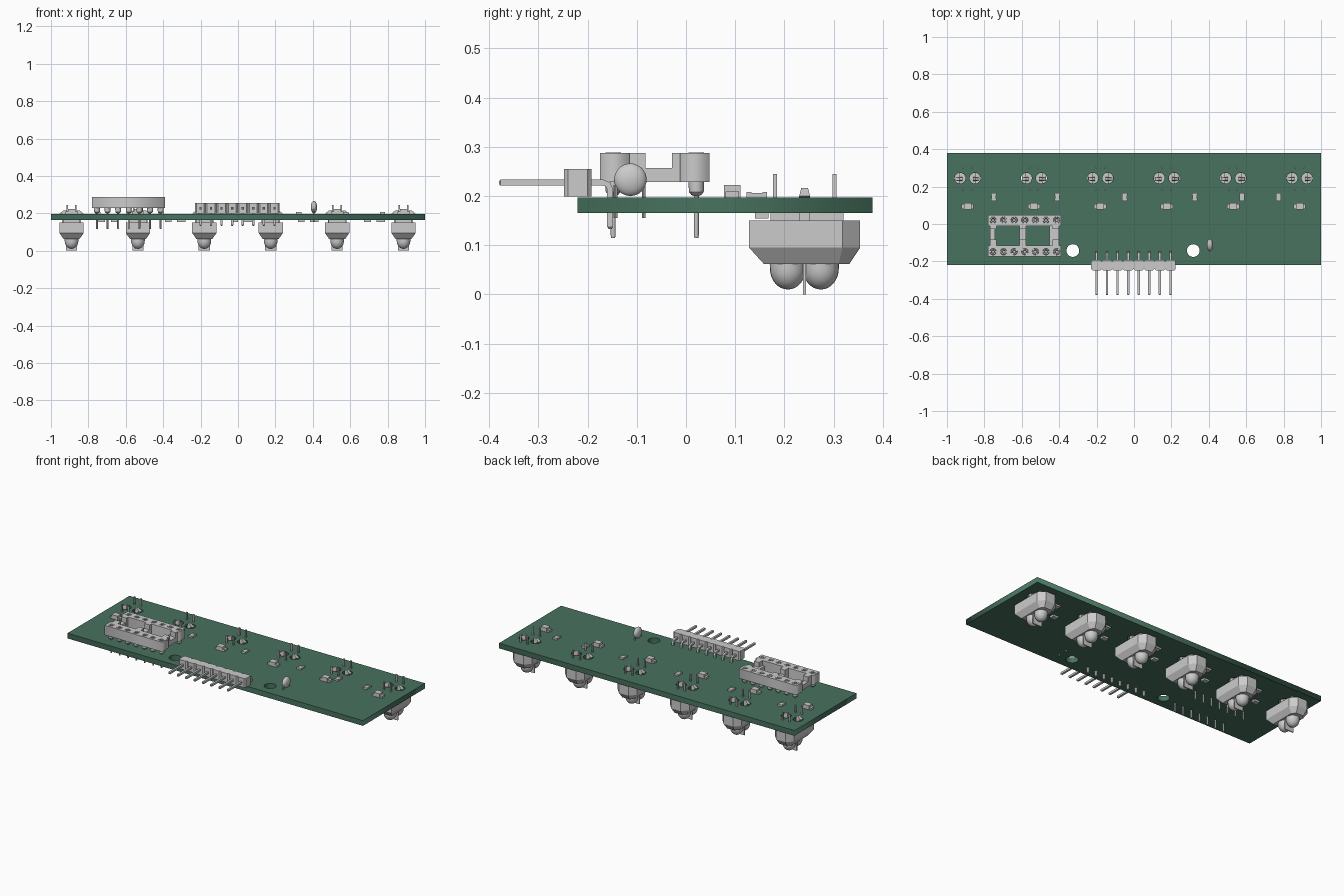
import bpy, bmesh
from math import sin, cos, pi
from mathutils import Matrix, Vector

if "Cube" in bpy.data.objects:
    bpy.data.objects.remove(bpy.data.objects["Cube"])


def box(bm, x0, x1, y0, y1, z0, z1):
    m = Matrix.Translation(((x0 + x1) / 2, (y0 + y1) / 2, (z0 + z1) / 2))
    bmesh.ops.create_cube(bm, size=1, matrix=m @ Matrix.Diagonal((x1 - x0, y1 - y0, z1 - z0, 1)))


def loft(bm, rings):
    """Skin a stack of equal-length point rings and cap both ends."""
    vs = [[bm.verts.new(p) for p in r] for r in rings]
    n = len(vs[0])
    for a, b in zip(vs, vs[1:]):
        for i in range(n):
            bm.faces.new((a[i], a[(i + 1) % n], b[(i + 1) % n], b[i]))
    bm.faces.new(vs[0][::-1])
    bm.faces.new(vs[-1])


def lathe(bm, x, y, profile, n=16):
    loft(bm, [[(x + r * cos(2 * pi * i / n), y + r * sin(2 * pi * i / n), z) for i in range(n)]
              for r, z in profile])


def finish(bm, name, smooth=False):
    bmesh.ops.recalc_face_normals(bm, faces=bm.faces)
    me = bpy.data.meshes.new(name)
    bm.to_mesh(me)
    bm.free()
    ob = bpy.data.objects.new(name, me)
    bpy.context.collection.objects.link(ob)
    if smooth:
        select(ob)
        bpy.ops.object.shade_smooth_by_angle(angle=0.6)
    return ob


def select(ob):
    bpy.ops.object.select_all(action='DESELECT')
    ob.select_set(True)
    bpy.context.view_layer.objects.active = ob


def plate(name, rect, holes, z0, z1):
    """Flat slab with round holes, from a filled curve."""
    cu = bpy.data.curves.new(name, 'CURVE')
    cu.dimensions, cu.fill_mode, cu.extrude = '2D', 'BOTH', (z1 - z0) / 2
    x0, x1, y0, y1 = rect
    loops = [[(x0, y0), (x1, y0), (x1, y1), (x0, y1)]]
    loops += [[(x + r * cos(i * pi / 12), y + r * sin(i * pi / 12)) for i in range(24)] for x, y, r in holes]
    for pts in loops:
        sp = cu.splines.new('POLY')
        sp.points.add(len(pts) - 1)
        for p, (x, y) in zip(sp.points, pts):
            p.co = (x, y, 0, 1)
        sp.use_cyclic_u = True
    ob = bpy.data.objects.new(name, cu)
    ob.location.z = (z0 + z1) / 2
    bpy.context.collection.objects.link(ob)
    select(ob)
    bpy.ops.object.convert(target='MESH')
    return bpy.context.object


TOP, BOT = 0.197, 0.165
sensors = [-0.89 + 0.355 * i for i in range(6)]
SY = 0.241

# Circuit board with mounting and clip holes
holes = [(-0.327, -0.142, 0.034), (0.317, -0.142, 0.034)]
holes += [(x + s * 0.04, SY + 0.004, 0.029) for x in sensors for s in (-1, 1)]
board = plate("circuit_board", (-1, 1, -0.22, 0.379), holes, BOT, TOP)
green = bpy.data.materials.new("board_green")
green.diffuse_color = (0.065, 0.17, 0.115, 1)
green.use_nodes = True
green.node_tree.nodes["Principled BSDF"].inputs["Base Color"].default_value = green.diffuse_color
board.data.materials.clear()
board.data.materials.append(green)

for x in sensors:
    # Sensor housing: chamfered at the back, tapered toward the lenses
    bm = bmesh.new()

    def ring(w, y0, y1, wb, yb, z):
        return [(x - w, y0, z), (x + w, y0, z), (x + w, y1, z),
                (x + wb, yb, z), (x - wb, yb, z), (x - w, y1, z)]
    loft(bm, [ring(0.042, 0.158, 0.31, 0.024, 0.332, 0.062),
              ring(0.065, 0.128, 0.318, 0.032, 0.354, 0.095),
              ring(0.065, 0.128, 0.318, 0.032, 0.354, 0.15)])
    box(bm, x - 0.045, x + 0.045, 0.172, 0.32, 0.148, BOT)
    box(bm, x - 0.03, x + 0.03, SY - 0.003, SY + 0.003, 0, 0.07)
    finish(bm, "sensor_housing")

    # Twin dome lenses
    bm = bmesh.new()
    for y in (0.207, 0.274):
        dome = [(0.036 * sin(a * pi / 16) + 0.0005, 0.053 - 0.043 * cos(a * pi / 16)) for a in range(9)]
        lathe(bm, x, y, dome + [(0.037, 0.064)], 24)
    finish(bm, "sensor_lenses", True)

    # Barbed clips and leads poking through the board
    bm = bmesh.new()
    for s in (-1, 1):
        prof = [(0.028, 0.15), (0.05, 0.15), (0.05, TOP), (0.064, 0.2), (0.042, 0.216), (0.028, 0.216)]
        loft(bm, [[(x + s * px, SY + d * (0.007 if pz > 0.21 else 0.011), pz) for px, pz in prof]
                  for d in (-1, 1)])
        for y in (0.181, 0.302):
            box(bm, x + s * 0.023 - 0.004, x + s * 0.023 + 0.004, y - 0.004, y + 0.004, 0.15, 0.245)
    finish(bm, "sensor_clips_and_leads")

    # Large chip with end pads on the upper side
    bm = bmesh.new()
    box(bm, x - 0.02, x + 0.02, 0.077, 0.111, TOP, 0.222)
    box(bm, x - 0.033, x + 0.033, 0.08, 0.108, TOP, 0.209)
    finish(bm, "large_chip")

    # Small chips on the underside
    if x > -0.8:
        bm = bmesh.new()
        box(bm, x - 0.145, x - 0.1, 0.235, 0.265, 0.155, BOT)
        box(bm, x - 0.21, x - 0.175, 0.14, 0.168, 0.154, BOT)
        finish(bm, "underside_chips")

# Small chips on the upper side
for x in (-0.75, -0.41, -0.05, 0.325, 0.578, 0.773):
    bm = bmesh.new()
    box(bm, x - 0.013, x + 0.013, 0.133, 0.155, TOP, 0.206)
    for y in (0.123, 0.155):
        box(bm, x - 0.014, x + 0.014, y, y + 0.01, TOP, 0.208)
    finish(bm, "small_chip")

# Chip socket: two drilled rails, cross bars and turned pins
pins_x = [-0.754 + 0.0567 * i for i in range(7)]
for name, y, y0, y1 in (("back", 0.021, -0.012, 0.048), ("front", -0.148, -0.175, -0.115)):
    plate("socket_rail_" + name, (-0.781, -0.391, y0, y1), [(x, y, 0.017) for x in pins_x], 0.228, 0.287)
    bm = bmesh.new()
    for x in pins_x:
        lathe(bm, x, y, [(0.004, 0.115), (0.005, 0.12), (0.005, 0.2), (0.01, 0.202), (0.015, 0.208),
                         (0.016, 0.228), (0.016, 0.288), (0.009, 0.288), (0.007, 0.25)], 12)
    finish(bm, "socket_pins_" + name, True)
bm = bmesh.new()
for x0, x1 in ((-0.77, -0.742), (-0.613, -0.578), (-0.452, -0.402)):
    box(bm, x0, x1, -0.116, -0.011, 0.228, 0.257)
for x0 in (-0.77, -0.613, -0.437):
    for y0, y1 in ((-0.116, -0.082), (-0.028, -0.011)):
        box(bm, x0, x0 + 0.035, y0, y1, 0.228, 0.287)
finish(bm, "socket_bars")

# Right-angle pin header
bm_b, bm_p = bmesh.new(), bmesh.new()
P = 0.0565
for i in range(8):
    x = (i - 3.5) * P - 0.003
    h, c = P / 2, 0.008
    octo = [(x - h, -0.248 + c), (x - h + c, -0.248), (x + h - c, -0.248), (x + h, -0.248 + c),
            (x + h, -0.192 - c), (x + h - c, -0.192), (x - h + c, -0.192), (x - h, -0.192 - c)]
    loft(bm_b, [[(a, b, z) for a, b in octo] for z in (0.199, 0.255)])
    t = 0.006
    path = [(-0.38, 0.227, 0, 0.003), (-0.377, 0.227, 0, t), (-0.168, 0.227, 0, t),
            (-0.158, 0.223, pi / 4, t), (-0.154, 0.213, pi / 2, t), (-0.154, 0.137, pi / 2, t),
            (-0.154, 0.133, pi / 2, 0.003)]
    loft(bm_p, [[(x + u * r, y + v * r * sin(a), z + v * r * cos(a))
                 for u, v in ((-1, -1), (1, -1), (1, 1), (-1, 1))] for y, z, a, r in path])
finish(bm_b, "header_block")
finish(bm_p, "header_pins")

# Flat disc capacitor with two leads
bm = bmesh.new()
bmesh.ops.create_uvsphere(bm, u_segments=24, v_segments=16, radius=1,
                          matrix=Matrix.Translation((0.406, -0.113, 0.233)) @ Matrix.Diagonal((0.017, 0.033, 0.033, 1)))
for y in (-0.143, -0.086):
    lathe(bm, 0.406, y, [(0.004, 0.155), (0.004, 0.222)], 10)
finish(bm, "disc_capacitor", True)
